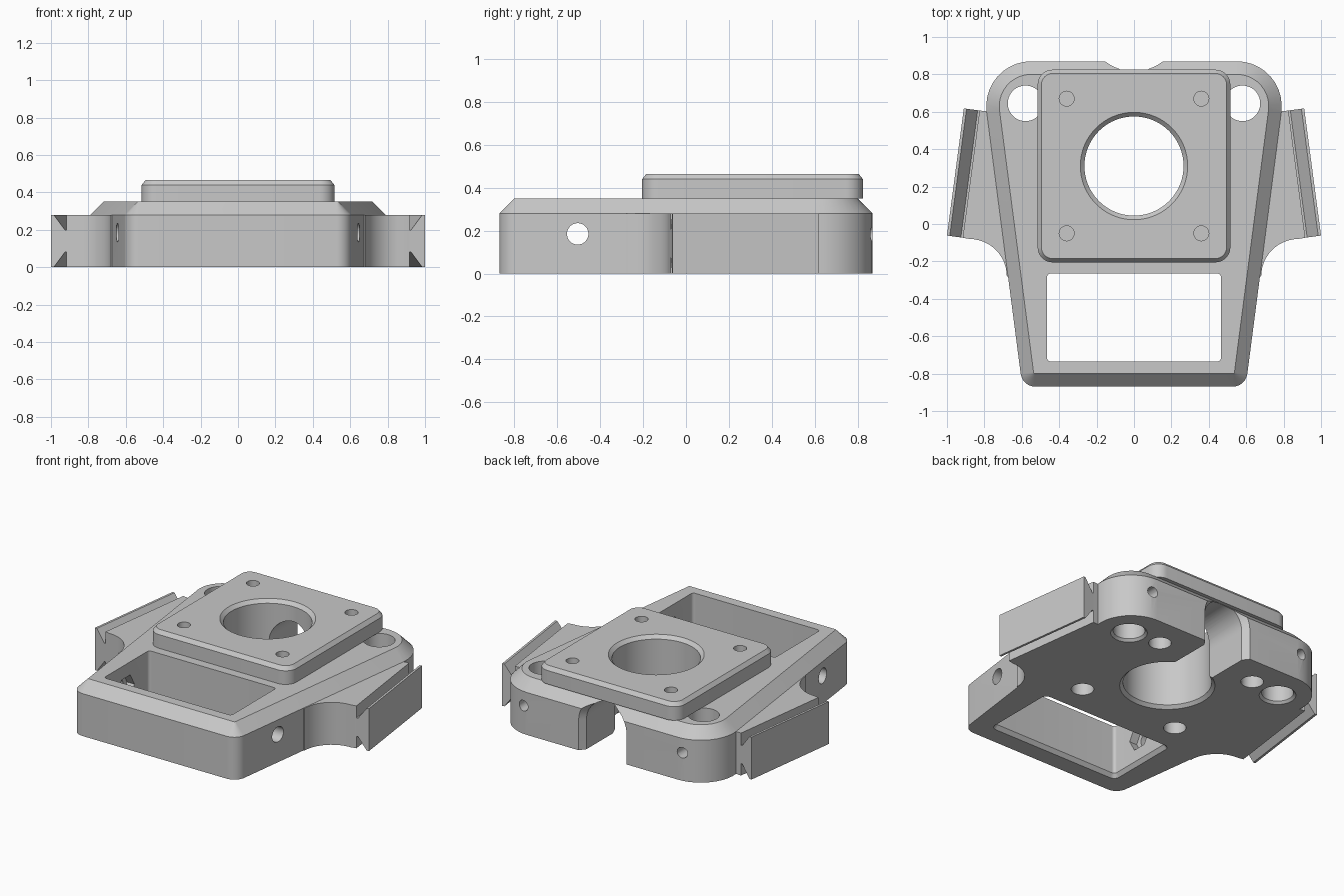
import bpy, bmesh
from math import sin, cos, tan, pi, radians
from mathutils import Vector

old = bpy.data.objects.get("Cube")
if old:
    bpy.data.objects.remove(old)

grey = bpy.data.materials.new("plain grey")
grey.use_nodes = True
tone = (0.58, 0.58, 0.58, 1)
grey.diffuse_color = tone
grey.node_tree.nodes["Principled BSDF"].inputs["Base Color"].default_value = tone


def loft(name, rings):
    """Closed solid skinned through matching rings of points."""
    bm = bmesh.new()
    loops = [[bm.verts.new(p) for p in ring] for ring in rings]
    n = len(loops[0])
    for a, b in zip(loops, loops[1:]):
        for i in range(n):
            j = (i + 1) % n
            bm.faces.new((a[i], a[j], b[j], b[i]))
    bm.faces.new(loops[0])
    bm.faces.new(loops[-1])
    bmesh.ops.recalc_face_normals(bm, faces=bm.faces)
    mesh = bpy.data.meshes.new(name)
    bm.to_mesh(mesh)
    bm.free()
    mesh.materials.append(grey)
    ob = bpy.data.objects.new(name, mesh)
    bpy.context.collection.objects.link(ob)
    return ob


def rounded(corners, z, seg=10):
    """Ring at height z from (x, y, radius) corners, each filleted."""
    ring = []
    for i, (x, y, r) in enumerate(corners):
        p = Vector((x, y))
        a = (Vector(corners[i - 1][:2]) - p).normalized()
        b = (Vector(corners[(i + 1) % len(corners)][:2]) - p).normalized()
        half = a.angle(b) / 2
        centre = p + (a + b).normalized() * (r / sin(half))
        start = (p + a * (r / tan(half)) - centre).normalized()
        end = (p + b * (r / tan(half)) - centre).normalized()
        for k in range(seg + 1):
            q = centre + start.slerp(end, k / seg).normalized() * r
            ring.append((q.x, q.y, z))
    return ring


def box_ring(hx, y0, y1, r, z):
    return rounded([(-hx, y0, r), (hx, y0, r), (hx, y1, r), (-hx, y1, r)], z)


def drill(centre, axis, steps, sides=48):
    """Round cutter; steps are (position along axis, radius)."""
    rings = []
    for pos, r in steps:
        ring = []
        for i in range(sides):
            a = 2 * pi * i / sides
            u, v = r * cos(a), r * sin(a)
            c, d = centre
            ring.append({"x": (pos, c + u, d + v),
                         "y": (c + u, pos, d + v),
                         "z": (c + u, d + v, pos)}[axis])
        rings.append(ring)
    return loft("cutter", rings)


def combine(target, tool, operation="DIFFERENCE"):
    tool.hide_render = True
    mod = target.modifiers.new("bool", "BOOLEAN")
    mod.operation = operation
    mod.solver = "EXACT"
    mod.object = tool
    bpy.context.view_layer.objects.active = target
    bpy.ops.object.modifier_apply(modifier=mod.name)
    bpy.data.objects.remove(tool)


# Tapered body with a chamfered upper rim
def trapezoid(inset, front_r, back_r, z):
    y = 0.87 - inset
    xf, xb = 0.71 - 0.13 * y - inset, 0.71 + 0.13 * y - inset
    return rounded([(-xf, -y, front_r), (xf, -y, front_r),
                    (xb, y, back_r), (-xb, y, back_r)], z)


body = loft("body", [trapezoid(0, 0.08, 0.24, 0), trapezoid(0, 0.08, 0.24, 0.28),
                     trapezoid(0.07, 0.008, 0.17, 0.35)])

# Side ears ending in dovetail rails
RAIL = [(0, 0), (0, 0.28), (-0.015, 0.28), (-0.075, 0.2), (-0.13, 0.2),
        (-0.13, 0.08), (-0.075, 0.08), (-0.015, 0)]
back, front = Vector((0.91, 0.618)), Vector((1.0, -0.062))
along = (front - back).normalized()
out = Vector((-along.y, along.x))
for s in (-1, 1):
    inner = [back - out * 0.085, front - out * 0.085]
    curve = [Vector((0.88 - 0.2 * sin(a), -0.28 + 0.2 * cos(a)))
             for a in [i * pi / 24 for i in range(13)]]
    outline = inner + curve + [Vector((0.6, -0.28)), Vector((0.6, 0.58))]
    ear = loft("ear", [[(s * p.x, p.y, z) for p in outline] for z in (0, 0.28)])
    combine(body, ear, "UNION")
    ends = [[(s * (e + out * d).x, (e + out * d).y, z) for d, z in RAIL]
            for e in (back, front)]
    combine(body, loft("rail", ends), "UNION")

# Raised square mounting plate
plate = loft("mounting_plate", [box_ring(0.515, -0.205, 0.825, 0.08, 0.35),
                                box_ring(0.515, -0.205, 0.825, 0.08, 0.44),
                                box_ring(0.495, -0.185, 0.805, 0.06, 0.465)])

# Large centre bore, chamfered at both ends
bore = [(-0.02, 0.305), (0.02, 0.265), (0.443, 0.265), (0.485, 0.307)]
for part in (body, plate):
    combine(part, drill((0, 0.31), "z", bore, 96))

# Screw holes through the plate, with wider pockets underneath
for x in (-0.36, 0.36):
    for y in (-0.05, 0.67):
        for part in (body, plate):
            combine(part, drill((x, y), "z", [(0.3, 0.04), (0.6, 0.04)], 24))
        combine(body, drill((x, y), "z", [(-0.1, 0.068), (0.27, 0.068)], 32))

# Front window with a bevelled lower edge
combine(body, loft("cutter", [box_ring(0.485, -0.755, -0.245, 0.04, -0.001),
                              box_ring(0.465, -0.735, -0.265, 0.02, 0.025),
                              box_ring(0.465, -0.735, -0.265, 0.02, 0.5)]))

for s in (-1, 1):
    # Rear corner holes and the set-screw holes that reach them
    combine(body, drill((s * 0.58, 0.645), "z",
                        [(-0.01, 0.12), (0.015, 0.095), (0.5, 0.095)]))
    combine(body, drill((s * 0.58, 0.185), "y", [(0.65, 0.035), (1, 0.035)], 24))
    # Side holes with hexagonal nut pockets inside the window
    combine(body, drill((-0.505, 0.185), "x", [(s * 0.4, 0.05), (s * 0.9, 0.05)], 32))
    combine(body, drill((-0.505, 0.185), "x", [(s * 0.4, 0.09), (s * 0.52, 0.09)], 6))


# Arched cable slot in the back, flared at its mouth
def arch(y, r):
    top = [(r * cos(a), y, 0.2 + r * sin(a)) for a in [i * pi / 24 for i in range(25)]]
    return top + [(-r, y, -0.1), (r, y, -0.1)]


combine(body, loft("cutter", [arch(0.31, 0.145), arch(0.83, 0.145), arch(0.89, 0.19)]))

# Smooth curved walls, keep machined edges crisp
for part in (body, plate):
    bpy.ops.object.select_all(action="DESELECT")
    part.select_set(True)
    bpy.context.view_layer.objects.active = part
    bpy.ops.object.shade_smooth_by_angle(angle=radians(25))
